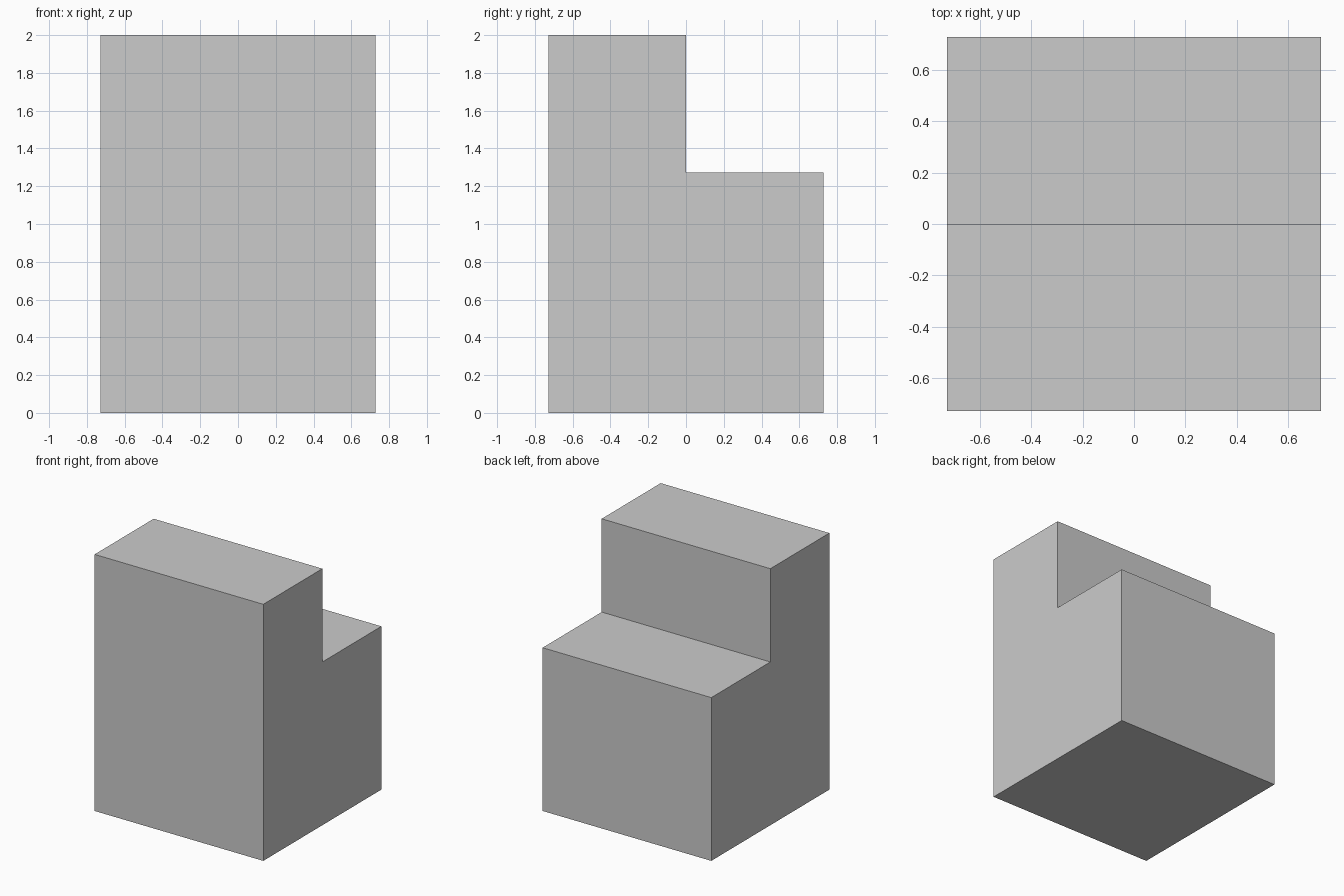
import bpy, bmesh
from mathutils import Vector

if "Cube" in bpy.data.objects:
    bpy.data.objects.remove(bpy.data.objects["Cube"])

HALF = 8 / 11       # half width and half depth
STEP = 14 / 11      # height of the lower step
TOP = 2.0

# Stepped side profile (y, z), extruded across x
profile = [(-HALF, 0), (HALF, 0), (HALF, STEP), (0, STEP), (0, TOP), (-HALF, TOP)]

bm = bmesh.new()
side = bm.faces.new([bm.verts.new((-HALF, y, z)) for y, z in profile])
ext = bmesh.ops.extrude_face_region(bm, geom=[side], use_keep_orig=True)
moved = [g for g in ext["geom"] if isinstance(g, bmesh.types.BMVert)]
bmesh.ops.translate(bm, verts=moved, vec=Vector((2 * HALF, 0, 0)))
bmesh.ops.recalc_face_normals(bm, faces=bm.faces[:])

mesh = bpy.data.meshes.new("stepped_block")
bm.to_mesh(mesh)
bm.free()
block = bpy.data.objects.new("stepped_block", mesh)
bpy.context.collection.objects.link(block)
